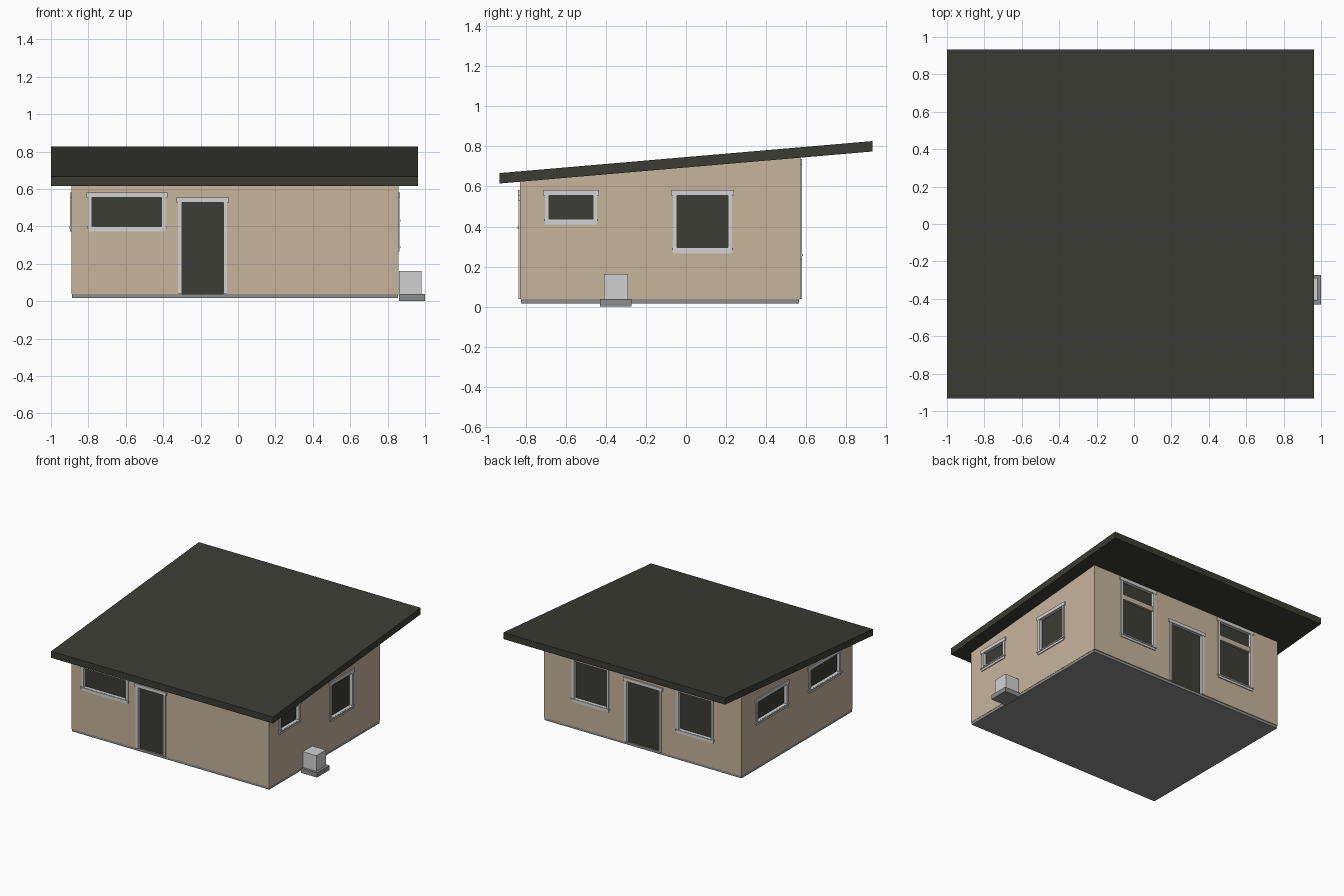
import bpy, bmesh

if "Cube" in bpy.data.objects:
    bpy.data.objects.remove(bpy.data.objects["Cube"])

def mat(name, r, g, b):
    m = bpy.data.materials.new(name)
    m.diffuse_color = (r, g, b, 1)
    m.use_nodes = True
    m.node_tree.nodes["Principled BSDF"].inputs["Base Color"].default_value = m.diffuse_color
    return m

WALL = mat("tan wall", 0.57, 0.46, 0.335)
TRIM = mat("pale grey trim", 0.64, 0.65, 0.64)
DARK = mat("dark roof", 0.045, 0.045, 0.035)
GLASS = mat("dark glass", 0.045, 0.047, 0.036)
GREY = mat("concrete grey", 0.27, 0.27, 0.27)

# house extents
X0, X1, Y0, Y1 = -0.89, 0.857, -0.83, 0.572
FLOOR = 0.037

def finish(name, bm, material):
    bmesh.ops.recalc_face_normals(bm, faces=bm.faces)
    me = bpy.data.meshes.new(name)
    bm.to_mesh(me)
    bm.free()
    if material:
        me.materials.append(material)
    ob = bpy.data.objects.new(name, me)
    bpy.context.collection.objects.link(ob)
    return ob

def add_box(bm, x0, x1, y0, y1, z0, z1):
    vs = bmesh.ops.create_cube(bm, size=1)["verts"]
    for v in vs:
        v.co = (x1 if v.co.x > 0 else x0, y1 if v.co.y > 0 else y0, z1 if v.co.z > 0 else z0)

def box(name, material, *dims):
    bm = bmesh.new()
    add_box(bm, *dims)
    return finish(name, bm, material)

def prism(name, material, profile, x0, x1):
    """Extrude a y-z profile along x."""
    bm = bmesh.new()
    f = bm.faces.new([bm.verts.new((x0, y, z)) for y, z in profile])
    r = bmesh.ops.extrude_face_region(bm, geom=[f])
    for v in r["geom"]:
        if isinstance(v, bmesh.types.BMVert):
            v.co.x = x1
    return finish(name, bm, material)

def roof_z(y):
    return 0.695 + 0.0858 * y

# shed roof, walls, floor slab
R = 0.933
prism("roof", DARK, [(-R, roof_z(-R)), (R, roof_z(R)),
                     (R, roof_z(R) + 0.052), (-R, roof_z(-R) + 0.052)], -1.0, 0.963)
walls = prism("walls", WALL, [(Y0, FLOOR), (Y1, FLOOR), (Y1, roof_z(Y1)), (Y0, roof_z(Y0))], X0, X1)
box("floor_slab", GREY, X0 + 0.002, X1 - 0.002, Y0 + 0.004, Y1 - 0.006, 0.016, FLOOR)

# outdoor unit on its pad
box("unit_pad", GREY, 0.86, 1.0, -0.43, -0.272, 0.0, 0.037)
box("outdoor_unit", TRIM, 0.86, 0.98, -0.41, -0.29, 0.037, 0.162)

cutters = bmesh.new()

def on_wall(side, u0, u1, n0, n1, z0, z1):
    """Box limits from along-wall u, outward n and height z."""
    if side == "front":
        return (u0, u1, Y0 - n1, Y0 - n0, z0, z1)
    if side == "back":
        return (u0, u1, Y1 + n0, Y1 + n1, z0, z1)
    if side == "right":
        return (X1 + n0, X1 + n1, u0, u1, z0, z1)
    return (X0 - n1, X0 - n0, u0, u1, z0, z1)

IN, OUT, W = -0.022, 0.007, 0.02

def opening(side, name, u0, u1, z0, z1, head=0.027, door=False):
    """Recessed pane with casing, wider header, and sill with apron for windows."""
    e = 0.006
    add_box(cutters, *on_wall(side, u0 - e, u1 + e, IN, 0.05, z0 - e, z1 + e))
    box(name + "_pane", GLASS, *on_wall(side, u0 - e, u1 + e, IN, IN + 0.004, z0, z1 + e))
    bm = bmesh.new()
    low = z0 if door else z0 - 0.028
    add_box(bm, *on_wall(side, u0 - W, u0, IN, OUT, low, z1))
    add_box(bm, *on_wall(side, u1, u1 + W, IN, OUT, low, z1))
    add_box(bm, *on_wall(side, u0 - W - 0.01, u1 + W + 0.01, IN, OUT + 0.002, z1, z1 + head))
    if not door:
        add_box(bm, *on_wall(side, u0, u1, IN, OUT, low, z0))
        add_box(bm, *on_wall(side, u0 - W - 0.006, u1 + W + 0.006, 0, 0.013, z0 - 0.011, z0 - 0.001))
    finish(name + "_casing", bm, TRIM)

# front
opening("front", "front_window", -0.78, -0.408, 0.4, 0.555)
opening("front", "front_door", -0.30, -0.078, FLOOR, 0.527, door=True)
# right side
opening("right", "small_right_window", -0.685, -0.465, 0.438, 0.555)
opening("right", "large_right_window", -0.045, 0.21, 0.294, 0.555)
# left side
for i, c in enumerate((0.19, -0.478)):
    opening("left", f"left_window_{i + 1}", c - 0.182, c + 0.182, 0.4, 0.555)
# back: door between two tall windows split by a wall strip
opening("back", "back_door", -0.165, 0.122, FLOOR, 0.527, door=True)
for i, c in enumerate((0.443, -0.483)):
    opening("back", f"back_window_{i + 1}", c - 0.143, c + 0.143, 0.263, 0.71)
    box(f"back_window_strip_{i + 1}", WALL, *on_wall("back", c - 0.143, c + 0.143, IN, 0.0, 0.56, 0.6))

# cut the recesses
cut = finish("recess_cutter", cutters, None)
cut.hide_render = True
m = walls.modifiers.new("recesses", "BOOLEAN")
m.operation, m.solver, m.object = "DIFFERENCE", "EXACT", cut
bpy.context.view_layer.objects.active = walls
bpy.ops.object.modifier_apply(modifier=m.name)
bpy.data.objects.remove(cut)
